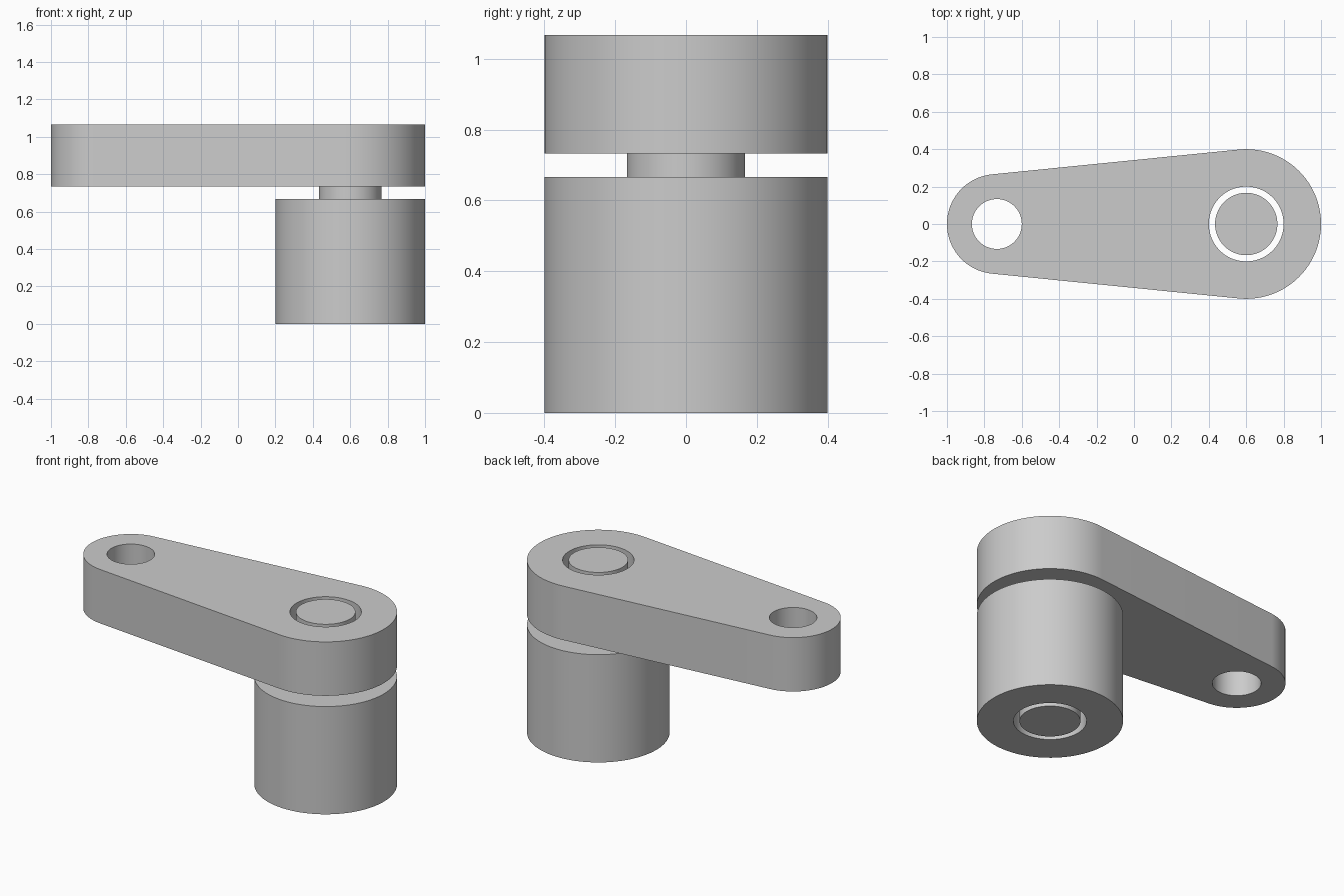
import bpy, bmesh, math
from math import pi, cos, sin

if "Cube" in bpy.data.objects:
    bpy.data.objects.remove(bpy.data.objects["Cube"])

grey = bpy.data.materials.new("plain grey")
grey.use_nodes = True
colour = (0.6, 0.6, 0.6, 1)
grey.diffuse_color = colour
grey.node_tree.nodes["Principled BSDF"].inputs["Base Color"].default_value = colour

PIVOT_X, PIVOT_R = 0.6, 0.4      # large end of the arm
TIP_X, TIP_R = -0.7333, 0.2667   # small end of the arm
ARM_BOTTOM, ARM_TOP = 0.7333, 1.0667


def arc(cx, r, start, end, steps):
    """Points along an arc, both ends included."""
    return [(cx + r * cos(start + (end - start) * i / steps),
             r * sin(start + (end - start) * i / steps)) for i in range(steps + 1)]


def circle(cx, r, steps=96):
    return arc(cx, r, 0, 2 * pi, steps)[:-1]


def plate(name, loops, z0, z1):
    """Extrude an outline, with any further loops as through holes."""
    bm = bmesh.new()
    for loop in loops:
        verts = [bm.verts.new((x, y, z0)) for x, y in loop]
        for i, v in enumerate(verts):
            bm.edges.new((verts[i - 1], v))
    bmesh.ops.triangle_fill(bm, edges=bm.edges[:], use_beauty=True, normal=(0, 0, 1))
    result = bmesh.ops.extrude_face_region(bm, geom=bm.faces[:], use_keep_orig=True)
    top = [g for g in result["geom"] if isinstance(g, bmesh.types.BMVert)]
    bmesh.ops.translate(bm, verts=top, vec=(0, 0, z1 - z0))
    bmesh.ops.recalc_face_normals(bm, faces=bm.faces[:])
    mesh = bpy.data.meshes.new(name)
    bm.to_mesh(mesh)
    bm.free()
    mesh.materials.append(grey)
    obj = bpy.data.objects.new(name, mesh)
    bpy.context.collection.objects.link(obj)
    bpy.ops.object.select_all(action="DESELECT")
    obj.select_set(True)
    bpy.context.view_layer.objects.active = obj
    bpy.ops.object.shade_smooth_by_angle(angle=math.radians(30))
    return obj


# Tapered arm: two arcs joined by their common tangents
tangent = pi - math.acos((PIVOT_R - TIP_R) / (PIVOT_X - TIP_X))
outline = (arc(PIVOT_X, PIVOT_R, -tangent, tangent, 64)
           + arc(TIP_X, TIP_R, tangent, 2 * pi - tangent, 48))
plate("arm", [outline, circle(TIP_X, 0.1333), circle(PIVOT_X, 0.2)], ARM_BOTTOM, ARM_TOP)

# Hollow cylindrical base
plate("base_sleeve", [circle(PIVOT_X, PIVOT_R), circle(PIVOT_X, 0.2)], 0, 0.6667)

# Pivot pin running loose through both bores
plate("pivot_pin", [circle(PIVOT_X, 0.1667)], 0, ARM_TOP)
